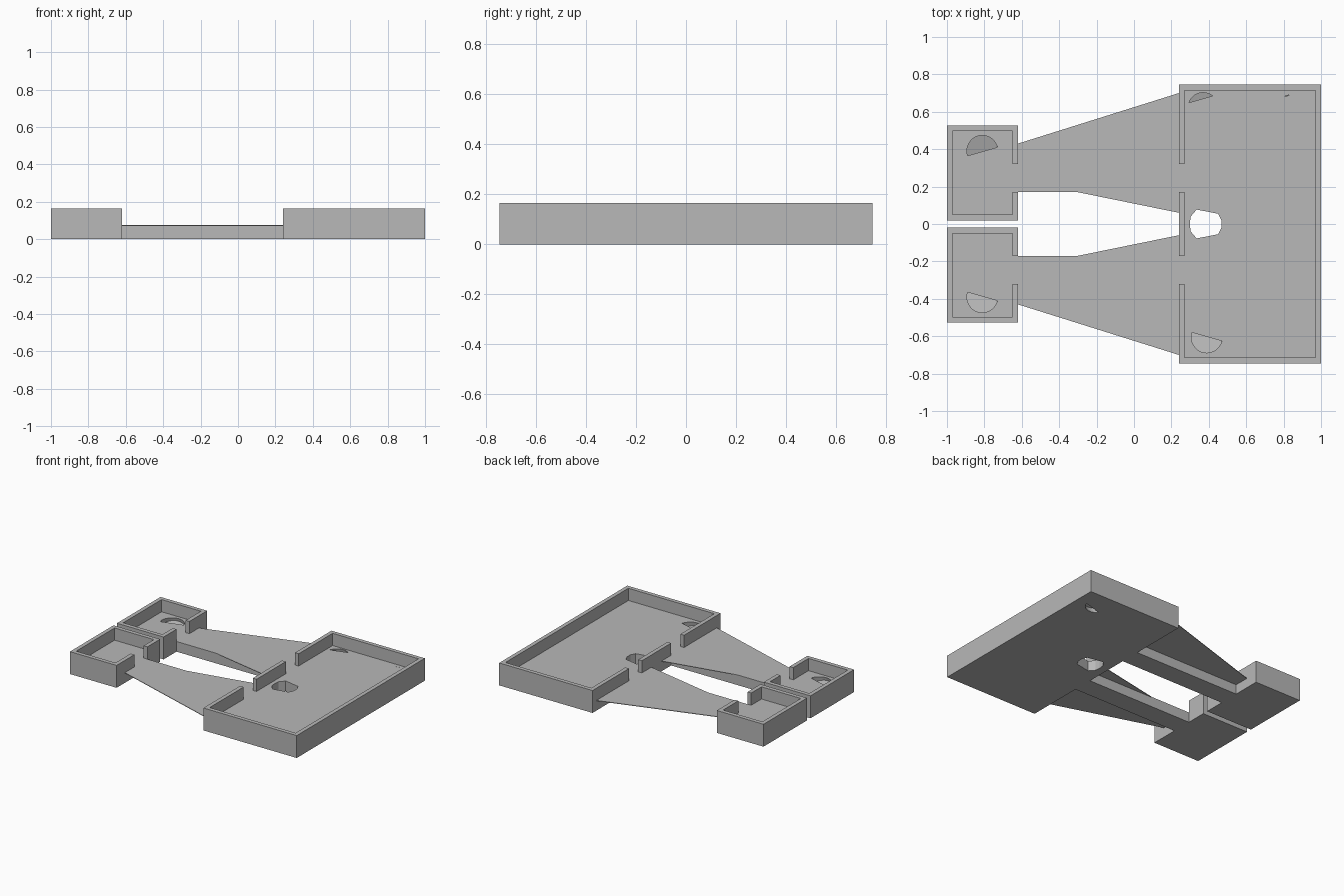
import bpy, bmesh, math
from mathutils import Matrix

cube = bpy.data.objects.get("Cube")
if cube:
    bpy.data.objects.remove(cube, do_unlink=True)

FLOOR, TOP, WALL = 0.075, 0.165, 0.03
GAP = (0.17, 0.32)          # opening in the walls, in y

grey = bpy.data.materials.new("plain_grey")
grey.use_nodes = True
colour = (0.48, 0.48, 0.48, 1)
grey.diffuse_color = colour
grey.node_tree.nodes["Principled BSDF"].inputs["Base Color"].default_value = colour


def make_object(name, bm):
    bmesh.ops.recalc_face_normals(bm, faces=bm.faces)
    mesh = bpy.data.meshes.new(name)
    bm.to_mesh(mesh)
    bm.free()
    mesh.materials.append(grey)
    obj = bpy.data.objects.new(name, mesh)
    bpy.context.collection.objects.link(obj)
    return obj


def prism(name, outline, z0, z1):
    bm = bmesh.new()
    face = bm.faces.new([bm.verts.new((x, y, z0)) for x, y in outline])
    grown = bmesh.ops.extrude_face_region(bm, geom=[face])["geom"]
    verts = [v for v in grown if isinstance(v, bmesh.types.BMVert)]
    bmesh.ops.translate(bm, verts=verts, vec=(0, 0, z1 - z0))
    return make_object(name, bm)


def box(name, x0, x1, y0, y1, z0, z1):
    return prism(name, [(x0, y0), (x1, y0), (x1, y1), (x0, y1)], z0, z1)


def tilted_disc(x, y, side, drop=0.0, depth=0.045):
    """Disc-shaped cutter whose upper cap rises towards the outer side."""
    bm = bmesh.new()
    bmesh.ops.create_cone(bm, cap_ends=True, segments=40, radius1=0.083,
                          radius2=0.083, depth=depth)
    bmesh.ops.translate(bm, verts=bm.verts, vec=(0, 0, -depth / 2))
    turn = Matrix.Rotation(math.radians(16 * side), 4, "Z")
    tilt = Matrix.Rotation(math.radians(15 * side), 4, "X")
    place = Matrix.Translation((x, y, FLOOR - drop))
    bmesh.ops.transform(bm, verts=bm.verts, matrix=place @ turn @ tilt)
    return make_object("disc_cutter", bm)


def cut(obj, cutters):
    for cutter in cutters:
        cutter.hide_render = True
        mod = obj.modifiers.new("cut", "BOOLEAN")
        mod.operation, mod.solver, mod.object = "DIFFERENCE", "EXACT", cutter
    bpy.context.view_layer.update()
    graph = bpy.context.evaluated_depsgraph_get()
    result = bpy.data.meshes.new_from_object(obj.evaluated_get(graph))
    obj.modifiers.clear()
    obj.data = result
    for cutter in cutters:
        bpy.data.objects.remove(cutter, do_unlink=True)


def pocket(x0, x1, y0, y1):
    return box("pocket_cutter", x0 + WALL, x1 - WALL, y0 + WALL, y1 - WALL, FLOOR, 0.3)


def notch(x, side):
    y0, y1 = sorted(side * g for g in GAP)
    return box("notch_cutter", x - 0.05, x + 0.05, y0, y1, FLOOR, 0.3)


# Large tray with two wall openings, a through hole and slanted disc pockets
half = [(0.298, 0), (0.303, 0.04), (0.335, 0.077), (0.45, 0.055), (0.467, 0.02)]
hole = half + [(x, -y) for x, y in reversed(half[1:])]
large = (0.24, 1.0, -0.745, 0.745)
large_tray = box("large_tray", *large, 0, TOP)
cut(large_tray, [
    pocket(*large), notch(0.24, 1), notch(0.24, -1),
    prism("hole_cutter", hole, -0.1, 0.3),
    tilted_disc(0.39, -0.603, -1),
    tilted_disc(0.37, 0.62, 1, 0.013, 0.035),
    tilted_disc(0.84, 0.61, 1, 0.021),
])

for side, label in ((1, "back"), (-1, "front")):
    # Small tray
    y0, y1 = sorted((side * 0.02, side * 0.527))
    small = (-1.0, -0.62, y0, y1)
    tray = box(label + "_small_tray", *small, 0, TOP)
    cut(tray, [pocket(*small), notch(-0.62, side),
               tilted_disc(-0.81, side * 0.388, side)])

    # Solid bar joining the trays
    b0, b1 = sorted(side * g for g in GAP)
    box(label + "_bar", -0.62, 0.24, b0, b1, 0, FLOOR)

    # Thin tapered deck, flush with the tray floors, beyond both bar edges
    outer = [(-0.62, 0.32), (0.24, 0.32), (0.24, 0.70), (-0.62, 0.43)]
    inner = [(-0.30, 0.17), (0.24, 0.06), (0.24, 0.17)]
    for part, outline in (("outer", outer), ("inner", inner)):
        prism(f"{label}_{part}_deck", [(x, side * y) for x, y in outline],
              FLOOR - 0.004, FLOOR)
